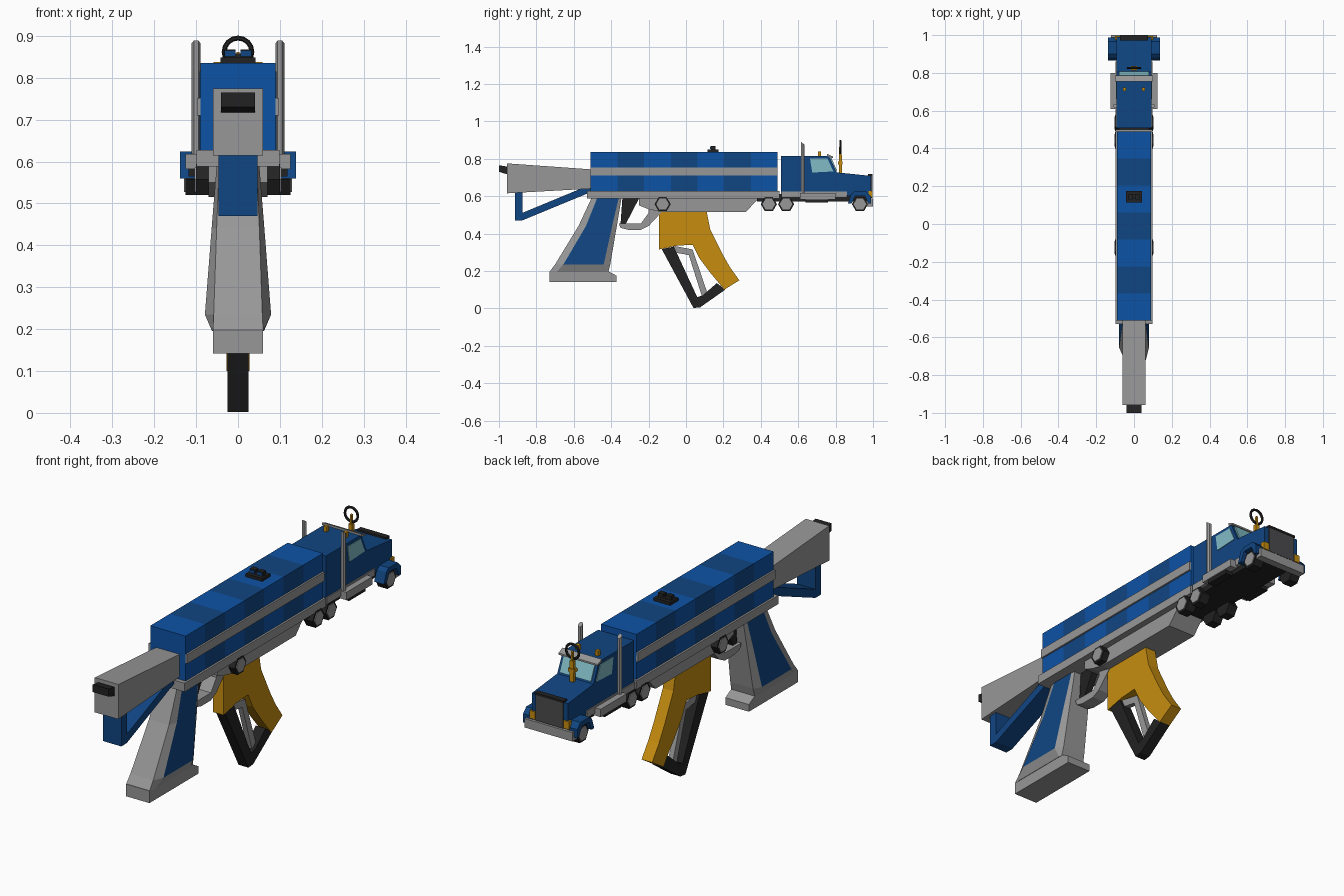
import bpy, bmesh, math

cube = bpy.data.objects.get("Cube")
if cube:
    bpy.data.objects.remove(cube, do_unlink=True)


def material(name, r, g, b):
    m = bpy.data.materials.new(name)
    m.use_nodes = True
    m.diffuse_color = (r, g, b, 1)
    m.node_tree.nodes["Principled BSDF"].inputs["Base Color"].default_value = (r, g, b, 1)
    return m


BLUE = material("bright blue", .004, .085, .38)
NAVY = material("deep blue", .005, .06, .225)
GREY = material("metal grey", .31, .31, .31)
BLACK = material("rubber black", .016, .016, .016)
YELLOW = material("amber yellow", .57, .27, .005)
GLASS = material("pale glass", .22, .5, .56)
GRILLE = material("grille grey", .07, .07, .075)


def finish(name, bm, *mats):
    bmesh.ops.recalc_face_normals(bm, faces=bm.faces)
    mesh = bpy.data.meshes.new(name)
    bm.to_mesh(mesh)
    bm.free()
    for m in mats:
        mesh.materials.append(m)
    obj = bpy.data.objects.new(name, mesh)
    bpy.context.collection.objects.link(obj)
    return obj


def loft(name, rings, *mats, rule=None):
    """Skin a list of matching closed rings and cap both ends."""
    bm = bmesh.new()
    loops = [[bm.verts.new(p) for p in ring] for ring in rings]
    n = len(loops[0])
    for k, (a, b) in enumerate(zip(loops, loops[1:])):
        for i in range(n):
            j = (i + 1) % n
            f = bm.faces.new((a[i], a[j], b[j], b[i]))
            f.material_index = rule(k, i) if rule else 0
    bm.faces.new(loops[0])
    bm.faces.new(loops[-1])
    return finish(name, bm, *mats)


def prism(name, profile, x0, x1, mat):
    """Extrude a side profile of (y, z) points from x0 to x1."""
    return loft(name, [[(x, y, z) for y, z in profile] for x in (x0, x1)], mat)


def slab(name, profile, half, mat):
    return prism(name, profile, -half, half, mat)


def pair(name, profile, x0, x1, mat):
    prism("left_" + name, profile, x0, x1, mat)
    prism("right_" + name, profile, -x1, -x0, mat)


def rect(y0, y1, z0, z1):
    return [(y0, z0), (y1, z0), (y1, z1), (y0, z1)]


def ngon(y, z, r, n=6):
    return [(y + r * math.cos(math.tau * i / n), z + r * math.sin(math.tau * i / n)) for i in range(n)]


# Striped trailer with side bands and bottom rail
step = 1 / 7
for i in range(7):
    y = -.51 + i * step
    slab(f"trailer_panel_{i + 1}", rect(y, y + step, .62, .835), .09, NAVY if i % 2 else BLUE)
pair("trailer_band", rect(-.51, .49, .71, .752), .089, .098, GREY)
slab("trailer_rail", rect(-.53, .5, .588, .628), .099, GREY)

# Underbody, trigger guard and trigger
slab("underbody", [(-.25, .59), (-.25, .55), (-.2, .53), (-.13, .515), (.32, .515), (.39, .59)], .07, GREY)
slab("trigger_guard", [(-.36, .455), (-.35, .43), (-.31, .42), (-.24, .42), (-.2, .44), (-.13, .515),
                       (-.2, .54), (-.2, .51), (-.24, .455)], .03, GREY)
slab("trigger", [(-.35, .452), (-.32, .455), (-.25, .59), (-.34, .59)], .015, BLACK)

# Shoulder stock with butt pad and blue brace
loft("stock", [[(-w, y, lo), (w, y, lo), (w, y, hi), (-w, y, hi)]
               for y, w, lo, hi in ((-.957, .06, .615, .775), (-.505, .06, .64, .743))], GREY)
slab("butt_pad", [(-1, .73), (-.95, .715), (-.95, .757), (-1, .765)], .04, BLACK)
slab("brace_post", rect(-.915, -.875, .47, .63), .046, NAVY)
slab("brace_strut", [(-.876, .47), (-.876, .51), (-.55, .645), (-.5, .645), (-.5, .625)], .046, NAVY)

# Pistol grip: bevelled loft with blue side panels, over a foot block
grip = []
for z, front, p0, p1, back, wf, wm in ((.195, -.73, -.69, -.43, -.415, .06, .062),
                                       (.235, -.70, -.655, -.44, -.405, .058, .079),
                                       (.44, -.575, -.535, -.395, -.37, .051, .063),
                                       (.59, -.505, -.475, -.36, -.345, .045, .051)):
    half = [(wf, front), (wm, p0), (wm, p1), (wf, back)]
    grip.append([(x, y, z) for x, y in half] + [(-x, y, z) for x, y in reversed(half)])
loft("pistol_grip", grip, GREY, NAVY, rule=lambda k, i: int(k > 0 and i in (1, 5)))
slab("grip_foot", [(-.73, .142), (-.372, .142), (-.372, .175), (-.415, .198), (-.73, .198)], .06, GREY)

# Curved magazine with folded struts in front of it
slab("magazine", [(-.145, .52), (-.145, .315), (-.05, .335), (.035, .34), (.07, .27), (.13, .19),
                  (.205, .1), (.285, .15), (.235, .22), (.195, .29), (.13, .42), (.11, .52)], .027, YELLOW)
slab("folded_strut", [(-.13, .317), (.04, .002), (.075, .005), (.21, .1), (.165, .135),
                      (.09, .07), (.06, .06), (-.065, .33)], .025, BLACK)
slab("inner_link", [(-.07, .335), (.035, .315), (.115, .08), (.085, .065), (.015, .285), (-.07, .3)], .012, GREY)

# Wheels
for label, y, outer in (("trailer", -.125, .1), ("rear_axle", .443, .1),
                        ("drive_axle", .535, .1), ("front_axle", .93, .125)):
    pair(label + "_wheel", ngon(y, .557, .043), outer - .047, outer, BLACK)
    pair(label + "_hub", ngon(y, .557, .034), outer - .001, outer + .004, GREY)

# Truck chassis, cab and hood
slab("chassis", rect(.38, .97, .57, .612), .08, BLACK)
slab("cab", [(.508, .612), (.508, .815), (.765, .815), (.805, .727), (.99, .708), (.99, .6), (.87, .6),
             (.84, .612)], .092, NAVY)
slab("cab_roof_visor", [(.755, .814), (.755, .825), (.785, .812), (.785, .804)], .1, GREY)
pair("cab_sill", rect(.51, .86, .593, .625), .075, .097, GREY)
pair("side_window", [(.663, .8), (.757, .8), (.788, .732), (.675, .726)], .091, .095, GLASS)
slab("windshield", [(.77, .806), (.776, .808), (.807, .736), (.8, .734)], .08, GLASS)

# Nose: grille, headlamps, bumper and fenders
slab("grille", rect(.975, .996, .59, .713), .07, GRILLE)
slab("grille_cap", rect(.972, .998, .708, .718), .074, BLACK)
pair("headlamp", rect(.975, .996, .592, .628), .072, .1, YELLOW)
slab("bumper", rect(.965, 1, .545, .586), .122, GREY)
pair("fender", [(.865, .56), (.882, .61), (.9, .624), (.965, .624), (.988, .6), (.988, .56),
                (.975, .56), (.955, .602), (.905, .602), (.885, .56)], .088, .138, NAVY)

# Fuel tanks, steps and exhaust stacks
pair("fuel_tank", rect(.61, .8, .582, .618), .09, .125, GREY)
pair("tank_step", rect(.64, .76, .565, .583), .08, .118, BLACK)
for side, s in (("left", 1), ("right", -1)):
    rings = []
    for z, tilt in ((.6, 0), (.882, .008)):
        rings.append([(s * .1 + a, .625 + b, z + tilt * (-b / .011)) for a, b in ngon(0, 0, .011)])
    loft(side + "_exhaust", rings, GREY)

# Amber roof lamps
pair("roof_lamp", rect(.705, .722, .81, .838), .042, .058, YELLOW)

# Rear sight on the trailer
slab("rear_sight_base", rect(.115, .175, .834, .849), .042, BLACK)
pair("rear_sight_block", rect(.133, .157, .848, .868), .006, .033, BLACK)
slab("rear_sight_bridge", rect(.133, .157, .848, .858), .008, BLACK)
pair("rear_sight_plate", rect(.129, .133, .851, .865), .006, .032, NAVY)

# Front sight: amber post carrying a steering-wheel ring
prism("front_sight_post", rect(.817, .833, .72, .82), -.01, .01, YELLOW)
prism("front_sight_collar", rect(.813, .837, .77, .785), -.016, .016, YELLOW)
prism("front_sight_pin", rect(.819, .831, .818, .862), -.004, .004, YELLOW)
bpy.ops.mesh.primitive_torus_add(location=(0, .825, .862), rotation=(math.pi / 2, 0, 0), major_radius=.033,
                                 minor_radius=.006, major_segments=16, minor_segments=6)
ring = bpy.context.object
ring.name = "front_sight_ring"
ring.data.materials.append(BLACK)
